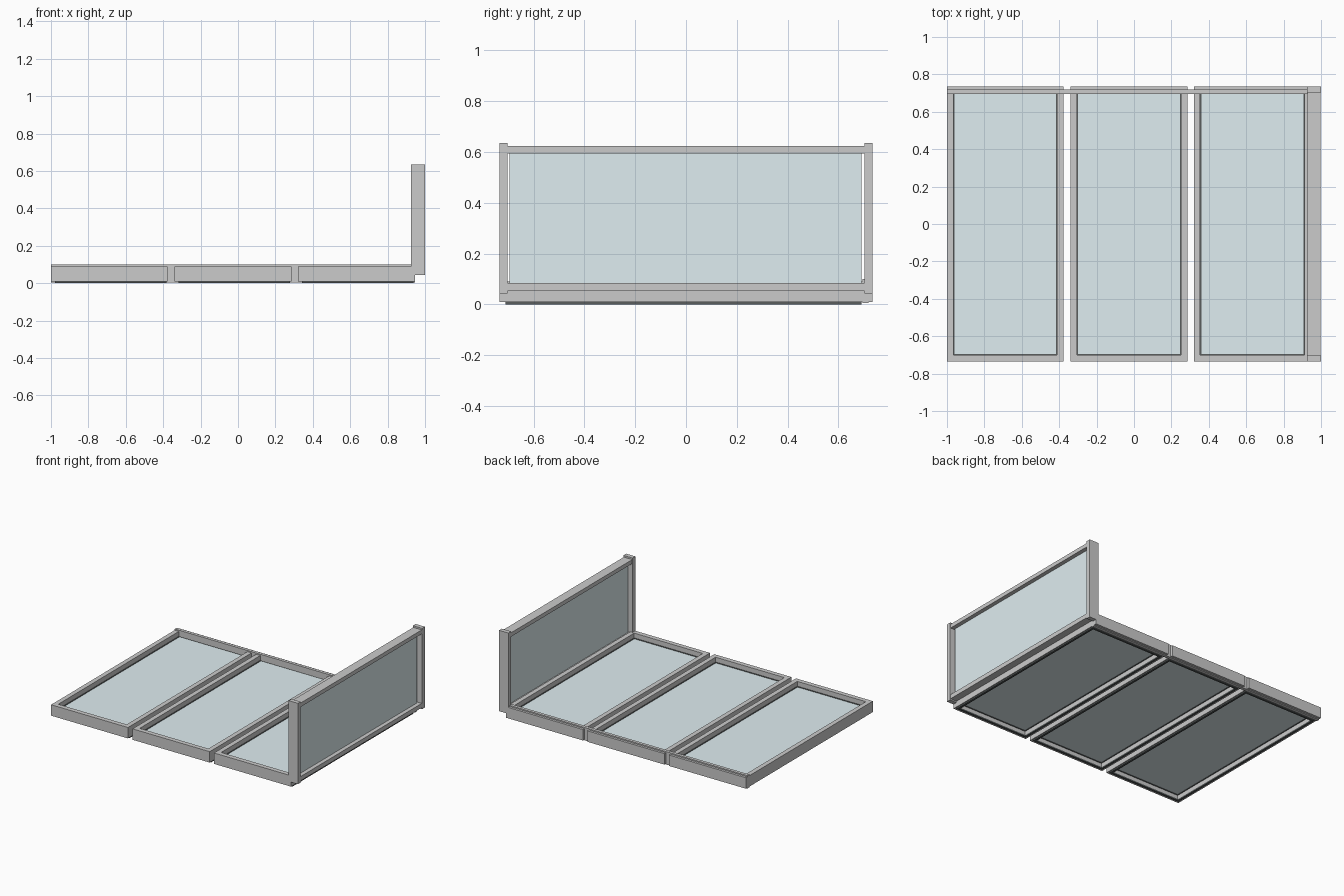
import bpy, bmesh

if "Cube" in bpy.data.objects:
    bpy.data.objects.remove(bpy.data.objects["Cube"])

def material(name, color):
    m = bpy.data.materials.new(name)
    m.diffuse_color = color
    m.use_nodes = True
    m.node_tree.nodes["Principled BSDF"].inputs["Base Color"].default_value = m.diffuse_color
    return m

GLASS = material("pale_glass", (0.74, 0.85, 0.88, 1))
RUBBER = material("dark_rubber", (0.1, 0.11, 0.11, 1))

def boxes(name, ranges, mat=None):
    """One object made of boxes given as (x0, x1, y0, y1, z0, z1)."""
    bm = bmesh.new()
    for x0, x1, y0, y1, z0, z1 in ranges:
        verts = bmesh.ops.create_cube(bm, size=1)["verts"]
        for v in verts:
            v.co.x = x1 if v.co.x > 0 else x0
            v.co.y = y1 if v.co.y > 0 else y0
            v.co.z = z1 if v.co.z > 0 else z0
    me = bpy.data.meshes.new(name)
    bm.to_mesh(me)
    bm.free()
    ob = bpy.data.objects.new(name, me)
    bpy.context.collection.objects.link(ob)
    if mat:
        me.materials.append(mat)
    return ob

def ring(name, x0, x1, y0, y1, z0, z1, w, mat=None):
    """Rectangular frame with square-cut members of width w, hollow inside."""
    bm = bmesh.new()
    loops = []
    for d, z in ((0, z0), (0, z1), (w, z1), (w, z0)):
        loops.append([bm.verts.new(p) for p in (
            (x0 + d, y0 + d, z), (x1 - d, y0 + d, z),
            (x1 - d, y1 - d, z), (x0 + d, y1 - d, z))])
    for k in range(4):
        a, b = loops[k], loops[(k + 1) % 4]
        for i in range(4):
            j = (i + 1) % 4
            bm.faces.new((a[i], a[j], b[j], b[i]))
    bmesh.ops.recalc_face_normals(bm, faces=bm.faces)
    me = bpy.data.meshes.new(name)
    bm.to_mesh(me)
    bm.free()
    ob = bpy.data.objects.new(name, me)
    bpy.context.collection.objects.link(ob)
    if mat:
        me.materials.append(mat)
    return ob

# Three flat framed glass panels
Y = 0.735
for n, (x0, x1) in enumerate(((-1, -0.377), (-0.34, 0.285), (0.32, 0.945)), 1):
    ring(f"panel_frame_{n}", x0, x1, -Y, Y, 0.01, 0.09, 0.034)
    # sealing strip under the frame
    ring(f"bottom_seal_{n}", x0 + 0.021, x1 - 0.006, -0.71, 0.692, 0, 0.01, 0.014, RUBBER)
    # gasket and glass halfway up the frame
    ring(f"glass_gasket_{n}", x0 + 0.032, x1 - 0.032, -0.703, 0.703, 0.04, 0.055, 0.008, RUBBER)
    boxes(f"panel_glass_{n}", [(x0 + 0.033, x1 - 0.033, -0.702, 0.702, 0.043, 0.052)], GLASS)

# Long bar that joins the panels along the back
boxes("back_joining_bar", [(-1, 0.945, 0.695, 0.718, 0.005, 0.099)])

# Upright end panel: posts, rails and glass
for side, s in (("front", -1), ("back", 1)):
    ya, yb = sorted((s * 0.703, s * Y))
    boxes(f"{side}_post", [(0.925, 1, ya, yb, 0.043, 0.635)])
boxes("upright_rails", [(0.928, 0.997, -0.703, 0.703, z0, z1)
                        for z0, z1 in ((0.053, 0.085), (0.594, 0.623))])
boxes("upright_glass", [(0.957, 0.967, -0.695, 0.691, 0.08, 0.6)], GLASS)
